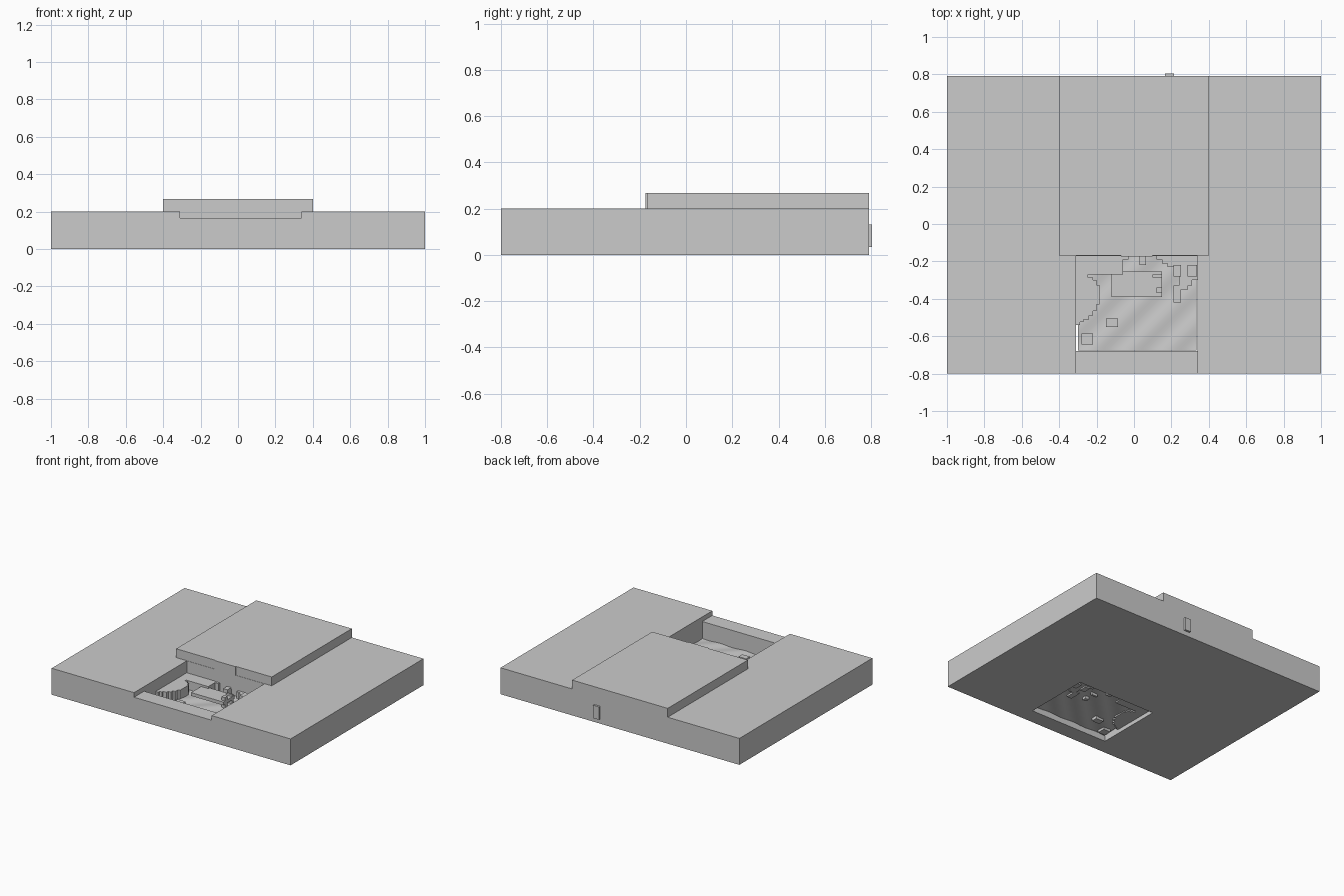
import bpy, bmesh, math

if "Cube" in bpy.data.objects:
    bpy.data.objects.remove(bpy.data.objects["Cube"])


def finish(name, bm):
    mesh = bpy.data.meshes.new(name)
    bmesh.ops.recalc_face_normals(bm, faces=bm.faces)
    bm.to_mesh(mesh)
    bm.free()
    obj = bpy.data.objects.new(name, mesh)
    bpy.context.collection.objects.link(obj)
    return obj


def box(name, x0, x1, y0, y1, z0, z1):
    bm = bmesh.new()
    bmesh.ops.create_cube(bm, size=1)
    for v in bm.verts:
        v.co = ((x0 + x1) / 2 + v.co.x * (x1 - x0),
                (y0 + y1) / 2 + v.co.y * (y1 - y0),
                (z0 + z1) / 2 + v.co.z * (z1 - z0))
    return finish(name, bm)


def prism(name, outline, z0, z1):
    bm = bmesh.new()
    face = bm.faces.new([bm.verts.new((x, y, z0)) for x, y in outline])
    top = bmesh.ops.extrude_face_region(bm, geom=[face])["geom"]
    for v in top:
        if isinstance(v, bmesh.types.BMVert):
            v.co.z = z1
    return finish(name, bm)


def stairs(points):
    # turn a loose outline into blocky right-angled steps
    out = [points[0]]
    for (x0, y0), (x1, y1) in zip(points, points[1:]):
        if x0 != x1 and y0 != y1:
            out.append((x0, y1))
        out.append((x1, y1))
    return out


# broad ground slab with the open pit and the lowered front sill
ground = box("ground_slab", -1, 1, -0.80, 0.79, 0, 0.2)
cutters = [box("pit_cutter", -0.31, 0.34, -0.68, -0.17, -0.1, 0.4),
           box("sill_cutter", -0.31, 0.34, -0.9, -0.6, 0.165, 0.4)]
for cutter in cutters:
    mod = ground.modifiers.new(cutter.name, 'BOOLEAN')
    mod.operation = 'DIFFERENCE'
    mod.solver = 'EXACT'
    mod.object = cutter
    cutter.hide_render = True
    cutter.hide_set(True)

# raised slab behind the pit, thin panel on its face, rear door
box("raised_slab", -0.4, 0.4, -0.168, 0.79, 0.2, 0.267)
box("front_panel", -0.07, 0.10, -0.174, -0.168, 0.09, 0.267)
box("rear_door", 0.165, 0.215, 0.79, 0.805, 0.035, 0.132)

# gently waving water surface, with a small gap at the pit walls
bm = bmesh.new()
bmesh.ops.create_grid(bm, x_segments=40, y_segments=32, size=0.5)
for v in bm.verts:
    x = 0.0175 + v.co.x * 0.635
    y = -0.4225 + v.co.y * 0.505
    v.co = (x, y, 0.04 + 0.003 * math.sin((x - y) * 31))
water = finish("water", bm)
for p in water.data.polygons:
    p.use_smooth = True

# stepped rock bank along the left and rear walls
shore = stairs([(-0.31, -0.555), (-0.29, -0.54), (-0.27, -0.525), (-0.24, -0.51),
                (-0.22, -0.49), (-0.20, -0.465), (-0.185, -0.43), (-0.185, -0.36),
                (-0.20, -0.325), (-0.22, -0.30), (-0.245, -0.285), (-0.255, -0.27),
                (-0.06, -0.27), (-0.06, -0.21), (-0.03, -0.19), (-0.01, -0.17)])
prism("left_bank", shore + [(-0.31, -0.17)], 0.03, 0.11)

# stepped rock bank in the right rear corner
right = stairs([(0.34, -0.29), (0.31, -0.30), (0.29, -0.33), (0.27, -0.35),
                (0.25, -0.35), (0.25, -0.42), (0.21, -0.42), (0.21, -0.36),
                (0.24, -0.33), (0.24, -0.27), (0.21, -0.25), (0.18, -0.23),
                (0.15, -0.21), (0.12, -0.19), (0.10, -0.17)])
prism("right_bank", right + [(0.34, -0.17)], 0.03, 0.09)

# platform over the water
box("platform", -0.12, 0.15, -0.39, -0.255, 0.07, 0.095)

# loose blocks: x0, x1, y0, y1, top
for i, (x0, x1, y0, y1, top) in enumerate([
        (-0.28, -0.22, -0.645, -0.585, 0.10),
        (-0.15, -0.085, -0.55, -0.505, 0.08),
        (0.285, 0.338, -0.28, -0.22, 0.13),
        (0.03, 0.065, -0.22, -0.172, 0.10),
        (0.10, 0.15, -0.285, -0.27, 0.11),
        (0.12, 0.15, -0.37, -0.34, 0.12),
        (0.21, 0.25, -0.28, -0.22, 0.12)]):
    box(f"block_{i + 1}", x0, x1, y0, y1, 0.02, top)
